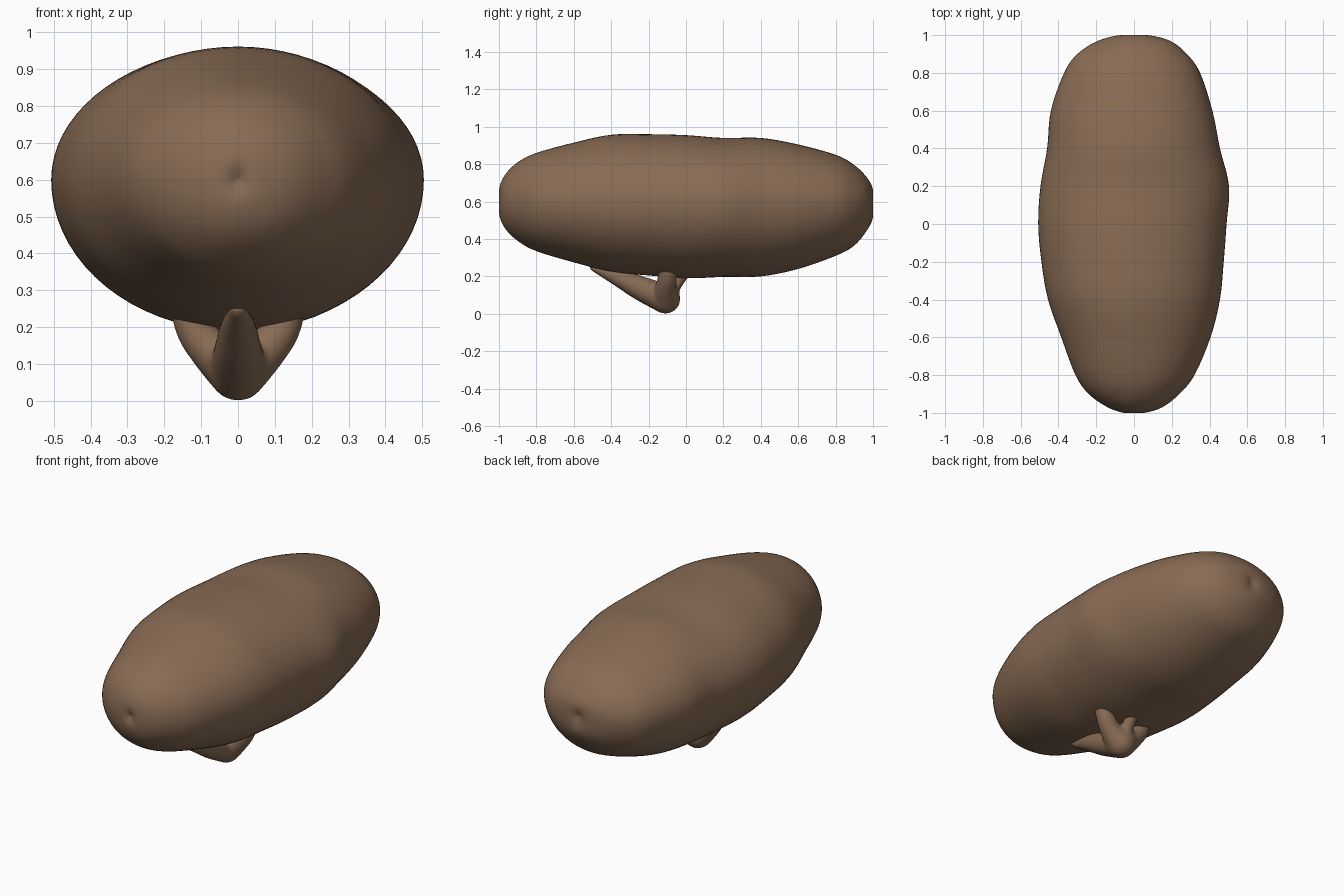
import bpy, bmesh, math
from mathutils import Vector

if "Cube" in bpy.data.objects:
    bpy.data.objects.remove(bpy.data.objects["Cube"])

brown = bpy.data.materials.new("earthy brown")
brown.diffuse_color = (0.25, 0.15, 0.09, 1)
brown.use_nodes = True
brown.node_tree.nodes["Principled BSDF"].inputs["Base Color"].default_value = brown.diffuse_color

CENTRE_Z = 0.6
# body stations: y, left extent, right extent, upper extent, lower extent
STATIONS = [
    (-0.985, 0.0, 0.0, 0.0, 0.0),
    (-1.0, 0.05, 0.05, 0.06, 0.06),
    (-0.97, 0.14, 0.15, 0.14, 0.14),
    (-0.9, 0.24, 0.24, 0.21, 0.21),
    (-0.8, 0.31, 0.32, 0.26, 0.265),
    (-0.6, 0.385, 0.405, 0.315, 0.325),
    (-0.4, 0.455, 0.455, 0.357, 0.375),
    (-0.2, 0.49, 0.475, 0.36, 0.395),
    (0.0, 0.507, 0.49, 0.355, 0.41),
    (0.2, 0.495, 0.503, 0.34, 0.403),
    (0.4, 0.46, 0.455, 0.34, 0.4),
    (0.6, 0.44, 0.415, 0.305, 0.36),
    (0.8, 0.37, 0.35, 0.25, 0.29),
    (0.9, 0.30, 0.28, 0.195, 0.235),
    (0.97, 0.19, 0.19, 0.125, 0.15),
    (1.0, 0.07, 0.07, 0.06, 0.08),
    (0.988, 0.0, 0.0, 0.0, 0.0),
]


def smooth_path(points, steps):
    """Catmull-Rom resampling of tuples of any length."""
    pts = [points[0]] + list(points) + [points[-1]]
    out = []
    for i in range(1, len(pts) - 2):
        for s in range(steps):
            t = s / steps
            out.append([0.5 * (2 * b + (c - a) * t + (2 * a - 5 * b + 4 * c - d) * t * t
                               + (3 * b - a - 3 * c + d) * t ** 3)
                        for a, b, c, d in zip(*pts[i - 1:i + 3])])
    out.append(list(points[-1]))
    return out


def add_object(name, bm):
    bmesh.ops.recalc_face_normals(bm, faces=bm.faces)
    for f in bm.faces:
        f.smooth = True
    mesh = bpy.data.meshes.new(name)
    bm.to_mesh(mesh)
    bm.free()
    mesh.materials.append(brown)
    ob = bpy.data.objects.new(name, mesh)
    bpy.context.collection.objects.link(ob)
    return ob


# lumpy tuber body, lofted along y from uneven oval sections
SEG = 72
bm = bmesh.new()
rings = smooth_path(STATIONS, 5)
loops = []
for y, left, right, up, down in rings[1:-1]:
    loop = []
    for k in range(SEG):
        a = 2 * math.pi * k / SEG
        c, s = math.cos(a), math.sin(a)
        loop.append(bm.verts.new((c * (right if c > 0 else left), y,
                                  CENTRE_Z + s * (up if s > 0 else down))))
    loops.append(loop)
for lo, hi in zip(loops, loops[1:]):
    for k in range(SEG):
        n = (k + 1) % SEG
        bm.faces.new((lo[k], lo[n], hi[n], hi[k]))
for loop, end in ((loops[0], rings[0]), (loops[-1], rings[-1])):
    tip = bm.verts.new((0, end[0], CENTRE_Z))
    for k in range(SEG):
        bm.faces.new((loop[k], loop[(k + 1) % SEG], tip))
add_object("body", bm)

# root stem: four tapering branches rising from one rounded knob (x, y, z, radius)
BASE = (0, -0.11, 0.08, 0.08)
front = [BASE, (0, -0.24, 0.135, 0.066), (0, -0.36, 0.195, 0.05), (0, -0.49, 0.25, 0.026)]
back = [BASE, (0, -0.075, 0.13, 0.042), (0, -0.04, 0.18, 0.034), (0, 0.0, 0.24, 0.04)]
side = [BASE, (0.066, -0.11, 0.13, 0.06), (0.115, -0.1, 0.19, 0.052), (0.135, -0.095, 0.255, 0.05)]
other_side = [(-x, y, z, r) for x, y, z, r in side]

bm = bmesh.new()
for branch in (front, back, side, other_side):
    for x, y, z, r in smooth_path(branch, 7):
        ball = bmesh.ops.create_icosphere(bm, subdivisions=3, radius=r)
        bmesh.ops.translate(bm, verts=ball["verts"], vec=Vector((x, y, z)))
root = add_object("root_stem", bm)
remesh = root.modifiers.new("fuse", "REMESH")
remesh.mode = 'VOXEL'
remesh.voxel_size = 0.009
remesh.use_smooth_shade = True
soften = root.modifiers.new("soften", "SMOOTH")
soften.factor = 0.5
soften.iterations = 8
